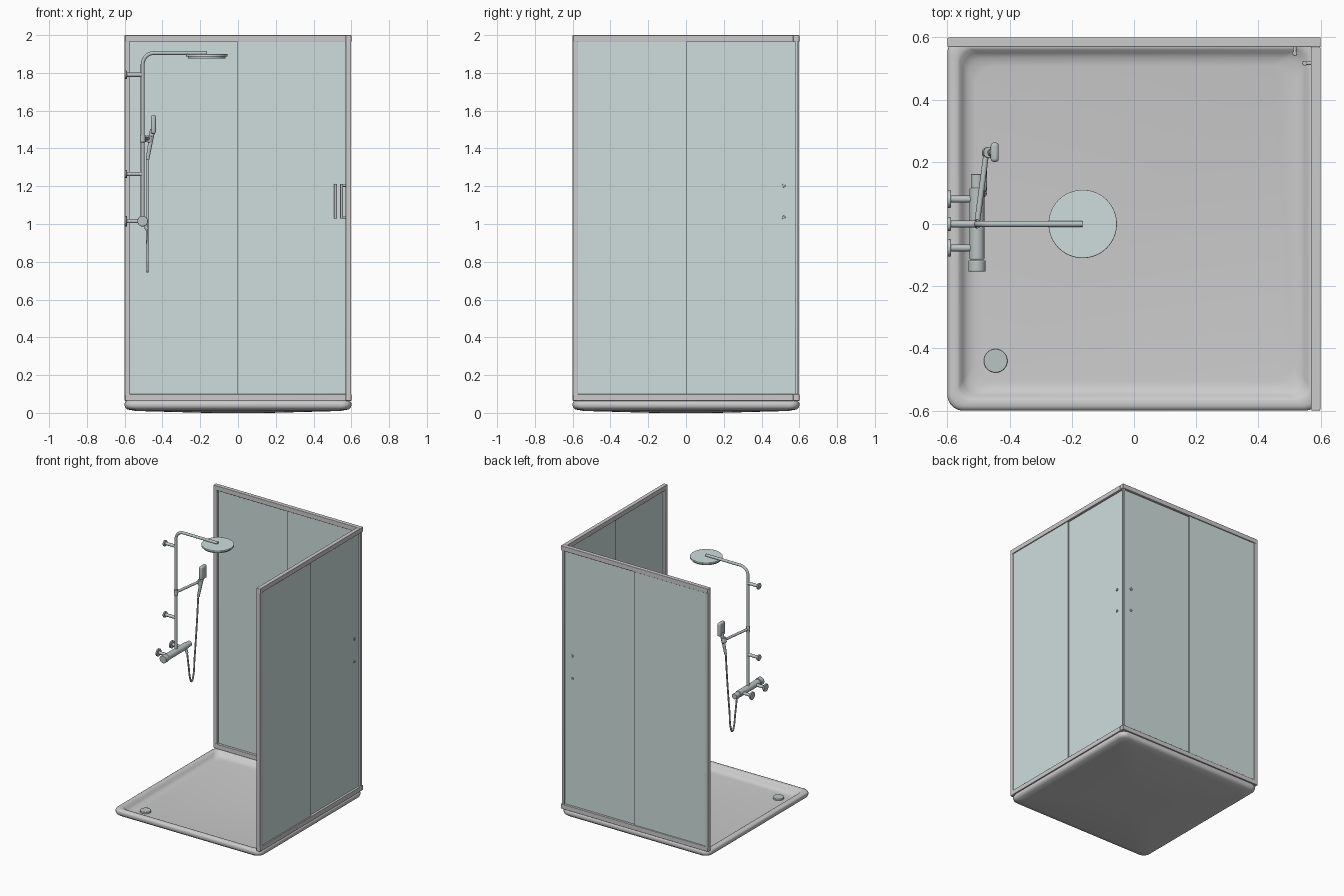
import bpy, bmesh, math
from mathutils import Vector

if "Cube" in bpy.data.objects:
    bpy.data.objects.remove(bpy.data.objects["Cube"])


def material(name, rgb):
    m = bpy.data.materials.new(name)
    m.diffuse_color = (*rgb, 1)
    m.use_nodes = True
    m.node_tree.nodes["Principled BSDF"].inputs["Base Color"].default_value = m.diffuse_color
    return m


GLASS = material("glass_tint", (0.62, 0.73, 0.72))
CHROME = material("chrome_tint", (0.50, 0.55, 0.55))


def finish(ob, name, mat=None, bevel=0.0, angle=35):
    ob.name = name
    if mat:
        ob.data.materials.append(mat)
    if bevel:
        b = ob.modifiers.new("bevel", 'BEVEL')
        b.width, b.segments = bevel, 3
    bpy.ops.object.select_all(action='DESELECT')
    ob.select_set(True)
    bpy.context.view_layer.objects.active = ob
    bpy.ops.object.shade_smooth_by_angle(angle=math.radians(angle))
    return ob


def box(name, lo, hi, mat=None, bevel=0.0):
    lo, hi = Vector(lo), Vector(hi)
    bpy.ops.mesh.primitive_cube_add(size=1, location=(lo + hi) / 2)
    ob = bpy.context.object
    ob.scale = hi - lo
    bpy.ops.object.transform_apply(location=False, rotation=False, scale=True)
    return finish(ob, name, mat, bevel)


def rod(name, a, b, r1, mat=None, r2=None, bevel=0.0, sides=32):
    a, b = Vector(a), Vector(b)
    bpy.ops.mesh.primitive_cone_add(vertices=sides, radius1=r1, radius2=r1 if r2 is None else r2,
                                    depth=(b - a).length, location=(a + b) / 2)
    ob = bpy.context.object
    ob.rotation_euler = (b - a).to_track_quat('Z', 'Y').to_euler()
    return finish(ob, name, mat, bevel)


def tube(name, pts, r, mat=None, smooth=False):
    cu = bpy.data.curves.new(name, 'CURVE')
    cu.dimensions = '3D'
    cu.bevel_depth, cu.bevel_resolution, cu.use_fill_caps = r, 5, True
    sp = cu.splines.new('BEZIER' if smooth else 'POLY')
    data = sp.bezier_points if smooth else sp.points
    data.add(len(pts) - 1)
    for q, p in zip(data, pts):
        q.co = p if smooth else (*p, 1)
        if smooth:
            q.handle_left_type = q.handle_right_type = 'AUTO'
    ob = bpy.data.objects.new(name, cu)
    bpy.context.collection.objects.link(ob)
    bpy.ops.object.select_all(action='DESELECT')
    ob.select_set(True)
    bpy.context.view_layer.objects.active = ob
    bpy.ops.object.convert(target='MESH')
    return finish(bpy.context.object, name, mat)


# Shower tray: stacked rounded squares (half width, corner radius, height, floor tilt)
def shower_tray():
    rings = [(0.17, 0.10, 0.0, 0), (0.54, 0.06, 0.010, 0), (0.585, 0.05, 0.018, 0),
             (0.597, 0.05, 0.028, 0), (0.60, 0.05, 0.038, 0), (0.60, 0.05, 0.052, 0),
             (0.595, 0.05, 0.061, 0), (0.585, 0.045, 0.065, 0), (0.568, 0.04, 0.065, 0),
             (0.560, 0.045, 0.061, 0), (0.550, 0.05, 0.046, 0.004),
             (0.535, 0.06, 0.034, 0.008), (0.51, 0.07, 0.029, 0.008)]
    bm = bmesh.new()
    loops = []
    for half, r, z, tilt in rings:
        loop = []
        for k in range(4):
            cx = (half - r) * (1 if k in (0, 3) else -1)
            cy = (half - r) * (1 if k < 2 else -1)
            for i in range(9):
                a = math.radians(90 * k + 90 * i / 8)
                x, y = cx + r * math.cos(a), cy + r * math.sin(a)
                loop.append(bm.verts.new((x, y, z + tilt * (x + y))))
        loops.append(loop)
    n = len(loops[0])
    for a, b in zip(loops, loops[1:]):
        for i in range(n):
            j = (i + 1) % n
            bm.faces.new((a[i], a[j], b[j], b[i]))
    bm.faces.new(loops[0][::-1])
    bm.faces.new(loops[-1])
    me = bpy.data.meshes.new("shower_tray")
    bm.to_mesh(me)
    bm.free()
    ob = bpy.data.objects.new("shower_tray", me)
    bpy.context.collection.objects.link(ob)
    finish(ob, "shower_tray", angle=60)


shower_tray()
rod("drain_cover", (-0.445, -0.44, 0.018), (-0.445, -0.44, 0.034), 0.038, CHROME, bevel=0.003)


# Two matching glazed walls: u runs along the wall, v points outward
def wall(side, swap):
    def P(u, v, z):
        return (v, u, z) if swap else (u, v, z)

    def wbox(part, lo, hi, mat=None, bevel=0.0):
        box(f"{side}_{part}", P(*lo), P(*hi), mat, bevel)

    end = 0.60 if not swap else 0.569
    for part, z in (("bottom_rail", 0.064), ("top_rail", 1.965)):
        wbox(part, (-0.598, 0.569, z), (end, 0.600, z + 0.035), bevel=0.003)
    wbox("wall_post", (-0.60, 0.570, 0.064), (-0.571, 0.599, 2.0), bevel=0.003)
    wbox("fixed_glass", (-0.572, 0.587, 0.09), (0.004, 0.593, 1.975), GLASS)
    wbox("sliding_glass", (-0.006, 0.577, 0.09), (0.577, 0.583, 1.975), GLASS)
    wbox("overlap_seal", (-0.006, 0.582, 0.098), (0.002, 0.588, 1.967))
    # Door handle with two standoffs and outer caps
    rod(f"{side}_handle_bar", P(0.517, 0.549, 1.028), P(0.517, 0.549, 1.212), 0.008, CHROME, bevel=0.002)
    for i, z in enumerate((1.035, 1.203)):
        rod(f"{side}_handle_standoff_{i}", P(0.517, 0.549, z), P(0.517, 0.578, z), 0.006, CHROME)
        rod(f"{side}_handle_cap_{i}", P(0.517, 0.582, z), P(0.517, 0.590, z), 0.009, CHROME, bevel=0.002)


wall("back", False)
wall("right", True)
box("corner_seal", (0.577, 0.577, 0.09), (0.594, 0.594, 1.975), GLASS, 0.002)

# Riser pipe with bent overhead arm
X = -0.505
bend = [(X + 0.06 - 0.06 * math.cos(a), 0, 1.845 + 0.06 * math.sin(a))
        for a in (math.pi / 2 * i / 10 for i in range(11))]
tube("riser_pipe", [(X, 0, 1.015)] + bend + [(-0.165, 0, 1.905)], 0.010, CHROME)
rod("rain_head", (-0.165, 0, 1.886), (-0.165, 0, 1.899), 0.110, GLASS, bevel=0.003, sides=64)
rod("rain_nozzle_plate", (-0.165, 0, 1.877), (-0.165, 0, 1.887), 0.100, CHROME, sides=64)


# Wall mounts: riser brackets and mixer inlets
def mount(name, y, z, r):
    rod(name + "_flange", (-0.60, y, z), (-0.588, y, z), r, CHROME, bevel=0.003)
    rod(name + "_stem", (-0.59, y, z), (X, y, z), 0.011, CHROME)


mount("upper_bracket", 0, 1.79, 0.022)
mount("lower_bracket", 0, 1.265, 0.022)
for name, y in (("hot_inlet", 0.08), ("cold_inlet", -0.077)):
    mount(name, y, 1.015, 0.028)

# Mixer body and its two knobs
rod("mixer_body", (X, -0.114, 1.015), (X, 0.116, 1.015), 0.024, CHROME, bevel=0.003)
rod("temperature_knob", (X, -0.153, 1.015), (X, -0.117, 1.015), 0.028, CHROME, bevel=0.003)
rod("flow_knob", (X, 0.114, 1.015), (X, 0.160, 1.015), 0.020, CHROME, bevel=0.003)

# Hand shower, its holder arm and hose
rod("holder_collar", (X, 0, 1.432), (X, 0, 1.472), 0.014, CHROME, bevel=0.002)
rod("holder_arm", (X, 0, 1.452), (-0.475, 0.228, 1.452), 0.009, CHROME)
rod("holder_clip", (-0.472, 0.229, 1.432), (-0.466, 0.230, 1.466), 0.018, CHROME, bevel=0.002)
rod("hand_shower_grip", (-0.479, 0.222, 1.342), (-0.452, 0.232, 1.50), 0.009, CHROME, r2=0.014)
box("hand_shower_head", (-0.461, 0.200, 1.478), (-0.435, 0.262, 1.577), CHROME, 0.010)
HX = -0.479
rod("hose_outlet", (HX - 0.012, 0.095, 1.005), (HX - 0.004, 0.097, 0.972), 0.010, CHROME)
tube("shower_hose", [(HX - 0.004, 0.097, 0.98), (HX, 0.112, 0.86), (HX, 0.128, 0.775), (HX, 0.145, 0.748),
                     (HX, 0.162, 0.775), (HX, 0.178, 0.90), (HX, 0.205, 1.15), (HX, 0.222, 1.35)],
     0.006, CHROME, smooth=True)
